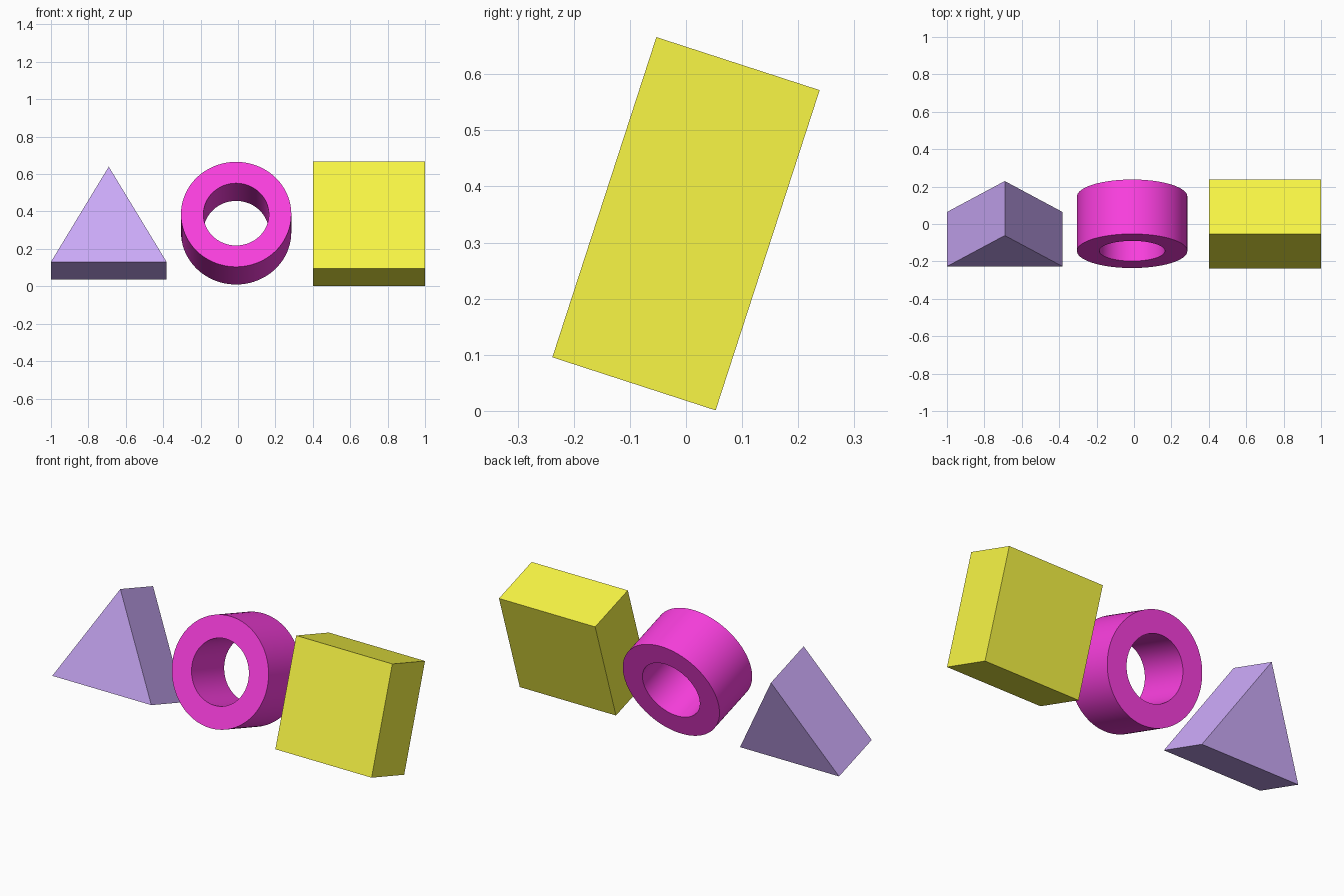
import bpy, bmesh
from math import radians, sin, cos, pi

if "Cube" in bpy.data.objects:
    bpy.data.objects.remove(bpy.data.objects["Cube"])

TILT = radians(-18)     # every shape leans back
DEPTH = 0.306           # shared thickness
CENTRE_Z = 0.3335


def finish(name, bm, x, colour):
    bmesh.ops.recalc_face_normals(bm, faces=bm.faces)
    mesh = bpy.data.meshes.new(name)
    bm.to_mesh(mesh)
    bm.free()
    obj = bpy.data.objects.new(name, mesh)
    bpy.context.collection.objects.link(obj)
    obj.location = (x, 0, CENTRE_Z)
    obj.rotation_euler.x = TILT
    mat = bpy.data.materials.new(name + "_colour")
    mat.diffuse_color = (*colour, 1)
    mat.use_nodes = True
    mat.node_tree.nodes["Principled BSDF"].inputs["Base Color"].default_value = mat.diffuse_color
    mesh.materials.append(mat)
    return obj


def prism(name, profile, x, colour):
    """Extrude an (x, z) profile through the shared depth."""
    bm = bmesh.new()
    face = bm.faces.new([bm.verts.new((px, -DEPTH / 2, pz)) for px, pz in profile])
    ext = bmesh.ops.extrude_face_region(bm, geom=[face])["geom"]
    verts = [v for v in ext if isinstance(v, bmesh.types.BMVert)]
    bmesh.ops.translate(bm, verts=verts, vec=(0, DEPTH, 0))
    return finish(name, bm, x, colour)


def ring(name, outer, inner, x, z, colour, n=96):
    """Sweep a rectangular section around the depth axis."""
    bm = bmesh.new()
    h = DEPTH / 2
    section = [(outer, -h), (outer, h), (inner, h), (inner, -h)]
    loops = [[bm.verts.new((r * cos(2 * pi * i / n), y, z + r * sin(2 * pi * i / n)))
              for r, y in section] for i in range(n)]
    for i in range(n):
        a, b = loops[i], loops[(i + 1) % n]
        for j in range(4):
            k = (j + 1) % 4
            bm.faces.new((a[j], a[k], b[k], b[j]))
    obj = finish(name, bm, x, colour)
    bpy.context.view_layer.objects.active = obj
    obj.select_set(True)
    bpy.ops.object.shade_smooth_by_angle(angle=radians(30))
    obj.select_set(False)
    return obj


# Triangular block
prism("triangle_block", [(-0.309, -0.263), (0.309, -0.263), (0, 0.272)],
      -0.691, (0.61, 0.41, 0.96))
# Round block with a hole
ring("ring_block", 0.295, 0.175, -0.01, 0.004, (0.96, 0.05, 0.74))
# Square block
prism("square_block", [(-0.3, -0.3), (0.3, -0.3), (0.3, 0.3), (-0.3, 0.3)],
      0.7, (0.95, 0.93, 0.06))
